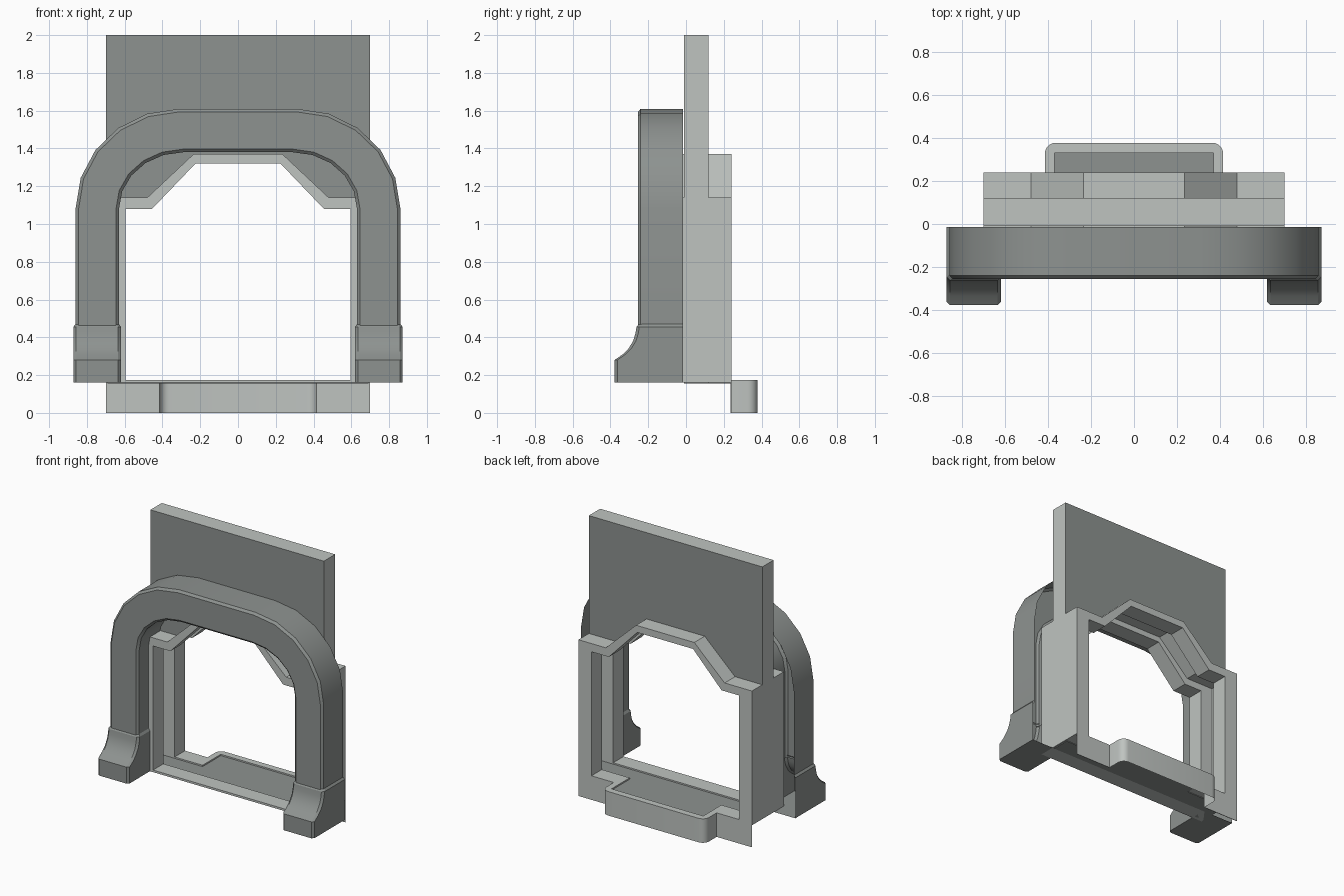
import bpy, bmesh, math

cube = bpy.data.objects.get("Cube")
if cube:
    bpy.data.objects.remove(cube)


def material(name, colour):
    m = bpy.data.materials.new(name)
    m.use_nodes = True
    m.diffuse_color = (*colour, 1)
    m.node_tree.nodes["Principled BSDF"].inputs["Base Color"].default_value = (*colour, 1)
    return m


DARK = material("dark grey", (0.27, 0.29, 0.28))
LIGHT = material("light grey", (0.52, 0.55, 0.53))


def finish(name, bm, mats):
    bmesh.ops.recalc_face_normals(bm, faces=bm.faces[:])
    mesh = bpy.data.meshes.new(name)
    bm.to_mesh(mesh)
    bm.free()
    ob = bpy.data.objects.new(name, mesh)
    bpy.context.collection.objects.link(ob)
    for m in mats:
        mesh.materials.append(m)
    bpy.ops.object.select_all(action='DESELECT')
    ob.select_set(True)
    bpy.context.view_layer.objects.active = ob
    bpy.ops.object.shade_smooth_by_angle(angle=math.radians(28))
    return ob


def loft(name, rings, mat, closed=False, cap_start=False, cap_end=False):
    """Skin a row of equal cross-sections."""
    bm = bmesh.new()
    rows = [[bm.verts.new(p) for p in ring] for ring in rings]
    n = len(rows[0])
    for a, b in zip(rows, rows[1:]):
        for i in range(n if closed else n - 1):
            j = (i + 1) % n
            bm.faces.new((a[i], a[j], b[j], b[i]))
    if cap_start:
        bm.faces.new(rows[0])
    if cap_end:
        bm.faces.new(rows[-1])
    return finish(name, bm, [mat])


def box(name, x0, x1, y0, y1, z0, z1, mat):
    ring = lambda z: [(x0, y0, z), (x1, y0, z), (x1, y1, z), (x0, y1, z)]
    return loft(name, [ring(z0), ring(z1)], mat, True, True, True)


def mirrored(points):
    """Right-hand path from the bottom up, continued down the other side."""
    return points + [(-x, z) for x, z in reversed(points)]


# Front arch: hollow channel, open at the back, with chamfered front edges
BACK, FRONT, CH = -0.015, -0.255, 0.015


def arch_path(cx, rx, rz, foot):
    arc = [(cx + rx * math.cos(math.radians(a)), 1.08 + rz * math.sin(math.radians(a)))
           for a in range(0, 91, 18)]
    return mirrored([(cx + rx, foot)] + arc)


def arch_ring(o, i):
    mix = lambda t: (o[0] + (i[0] - o[0]) * t, o[1] + (i[1] - o[1]) * t)
    spots = [(0, BACK), (0, FRONT + CH), (.07, FRONT), (.93, FRONT), (1, FRONT + CH), (1, BACK)]
    return [(mix(t)[0], y, mix(t)[1]) for t, y in spots]


outer = arch_path(0.31, 0.55, 0.53, 0.45)
inner = arch_path(0.29, 0.34, 0.30, 0.45)
loft("front_arch", [arch_ring(o, i) for o, i in zip(outer, inner)], DARK)

# Flared feet
FLARE = [(.47, -.25), (.455, -.262), (.42, -.268), (.38, -.28), (.34, -.305),
         (.31, -.335), (.28, -.378), (.16, -.378)]
for side, label in ((1, "left"), (-1, "right")):
    rings = []
    for k, (z, y) in enumerate(FLARE):
        a, b = (.63, .86) if k == 0 else (.62, .872)
        sec = [(b, BACK), (b, y + CH), (b - CH, y), (a + CH, y), (a, y + CH), (a, BACK)]
        rings.append([(side * px, py, z) for px, py in sec])
    loft(label + "_foot", rings, DARK, cap_end=True)

# Stepped frame: two lips joined by a thin outer skin
lip_out = mirrored([(.7, .16), (.7, 1.14), (.48, 1.14), (.235, 1.37)])
lip_in = mirrored([(.595, .16), (.595, 1.08), (.455, 1.08), (.225, 1.32)])
skin_in = mirrored([(.69, .16), (.69, 1.13), (.475, 1.13), (.232, 1.36)])


def frame_part(name, inside, y0, y1):
    rings = [[(o[0], y0, o[1]), (o[0], y1, o[1]), (i[0], y1, i[1]), (i[0], y0, i[1])]
             for o, i in zip(lip_out, inside)]
    loft(name, rings, LIGHT, True, True, True)


frame_part("back_lip", lip_in, .12, .24)
frame_part("front_lip", lip_in, -.13, -.01)
frame_part("frame_skin", skin_in, -.01, .12)

# Tall panel: dark faces, light edges
shape = lip_out[1:-1] + [(-.7, 2), (.7, 2)]
panel = loft("tall_panel", [[(x, y, z) for x, z in shape] for y in (-.01, .12)],
             DARK, True, True, True)
panel.data.materials.append(LIGHT)
for f in panel.data.polygons:
    f.material_index = 0 if abs(f.normal.y) > .5 else 1

# Sill: light lips with a dark sunken floor running into the bay
box("front_sill", -.7, .7, -.13, -.01, .16, .175, LIGHT)
box("sill_floor", -.69, .69, -.01, .12, .155, .165, DARK)
box("bay_floor", -.37, .37, .12, .33, .155, .165, DARK)
for side, label in ((1, "left"), (-1, "right")):
    a, b = sorted((side * .37, side * .7))
    box(label + "_back_sill", a, b, .12, .24, .16, .175, LIGHT)
    a, b = sorted((side * .415, side * .7))
    box(label + "_skirt", a, b, .236, .24, 0, .175, LIGHT)

# Rounded bay at the back: outer wall with a rim
corner = [(.365 + .05 * math.cos(math.radians(a)), .328 + .05 * math.sin(math.radians(a)))
          for a in range(0, 91, 15)]
wall = mirrored([(.415, .24)] + corner)
edge = mirrored([(.37, .24)] + [(.37, .33)] * len(corner))
loft("bay_rim", [[(*o, 0), (*o, .175), (*i, .175), (*i, .158)]
                 for o, i in zip(wall, edge)], LIGHT)
